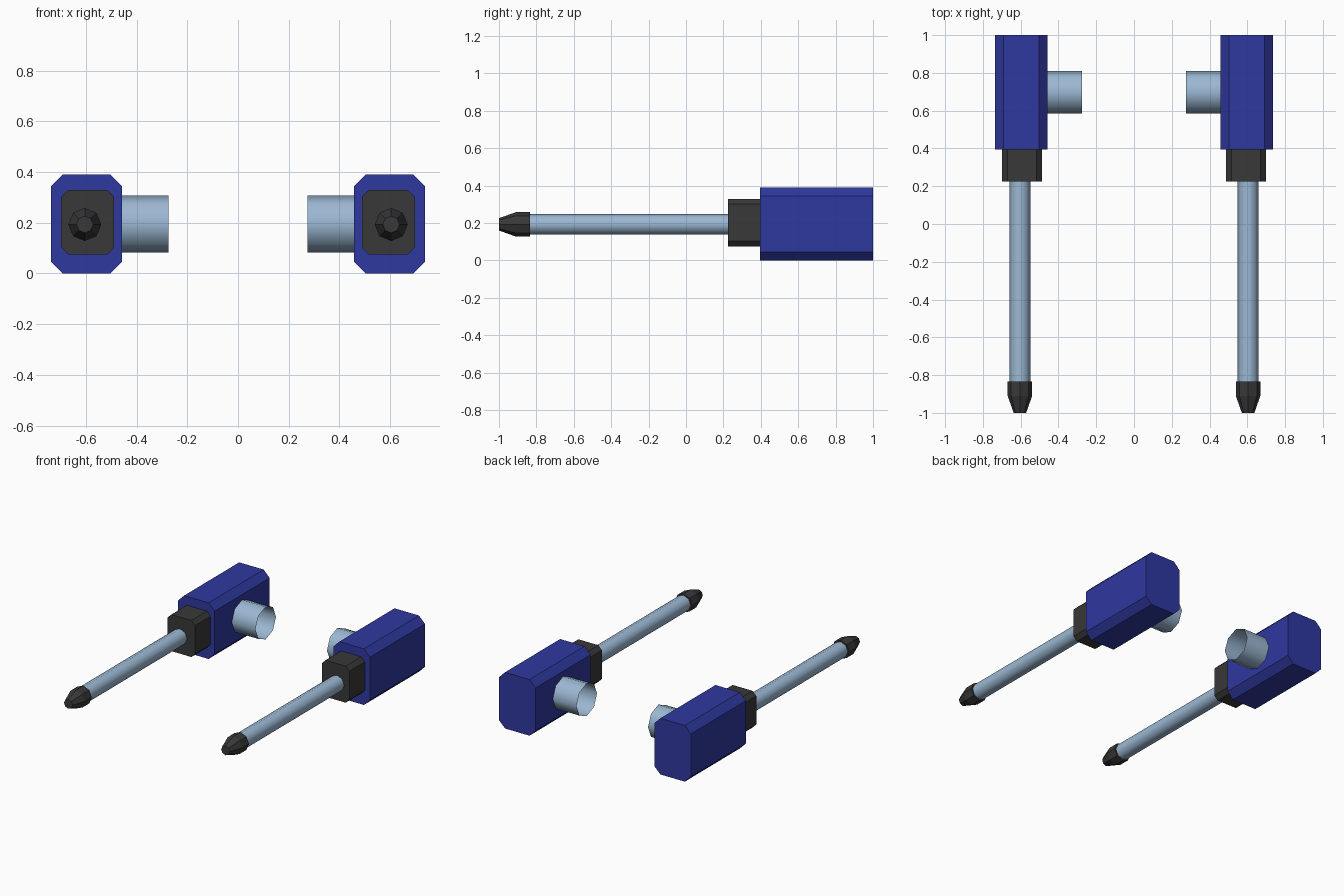
import bpy, bmesh
from math import pi, cos, sin

if "Cube" in bpy.data.objects:
    bpy.data.objects.remove(bpy.data.objects["Cube"])

CX, CZ = 0.597, 0.195   # axis of the right-hand unit


def material(name, rgb):
    m = bpy.data.materials.new(name)
    m.diffuse_color = (*rgb, 1)
    m.use_nodes = True
    m.node_tree.nodes["Principled BSDF"].inputs["Base Color"].default_value = m.diffuse_color
    return m


BLUE = material("blue_paint", (0.028, 0.04, 0.35))
DARK = material("dark_rubber", (0.04, 0.04, 0.04))
STEEL = material("pale_steel", (0.33, 0.48, 0.65))


def loft(name, rings, mat, caps=True, smooth=False):
    """Skin a list of equal-length point rings."""
    bm = bmesh.new()
    vs = [[bm.verts.new(p) for p in r] for r in rings]
    n = len(vs[0])
    for a, b in zip(vs, vs[1:]):
        for i in range(n):
            j = (i + 1) % n
            bm.faces.new((a[i], a[j], b[j], b[i]))
    if caps:
        bm.faces.new(vs[0][::-1])
        bm.faces.new(vs[-1])
    bmesh.ops.recalc_face_normals(bm, faces=bm.faces)
    for f in bm.faces:
        f.smooth = smooth
    me = bpy.data.meshes.new(name)
    bm.to_mesh(me)
    bm.free()
    me.materials.append(mat)
    ob = bpy.data.objects.new(name, me)
    bpy.context.collection.objects.link(ob)
    return ob


def chamfered(y, cx, cz, w, h, c):
    """Rectangle in the xz plane with cut corners."""
    a, b = w / 2, h / 2
    pts = [(a, b - c), (a - c, b), (c - a, b), (-a, b - c),
           (-a, c - b), (c - a, -b), (a - c, -b), (a, c - b)]
    return [(cx + s * 1, y, cz + t) for s, t in pts]


def ring_y(y, r, n, cx, cz):
    return [(cx + r * cos(2 * pi * i / n), y, cz + r * sin(2 * pi * i / n)) for i in range(n)]


def ring_x(x, r, n, cy, cz):
    return [(x, cy + r * cos(2 * pi * i / n), cz + r * sin(2 * pi * i / n)) for i in range(n)]


for side, s in (("right", 1), ("left", -1)):
    cx = s * CX
    rx = s * 0.604
    # Main housing
    loft(side + "_housing", [chamfered(y, cx, CZ, 0.28, 0.39, 0.046) for y in (0.395, 1.0)], BLUE)
    # Collar in front of the housing
    loft(side + "_collar", [chamfered(y, s * 0.593, 0.202, 0.21, 0.254, 0.028) for y in (0.225, 0.396)], DARK)
    # Barrel
    loft(side + "_barrel", [ring_y(y, 0.055, 8, rx, 0.193) for y in (-0.838, 0.23)], STEEL, False, True)
    # Tapered tip
    loft(side + "_tip", [ring_y(y, r, 8, rx, 0.193) for y, r in
                         ((-1.0, 0.033), (-0.91, 0.065), (-0.835, 0.065))], DARK)
    # Open side mounting tube
    loft(side + "_mount_tube", [ring_x(s * x, 0.113, 8, 0.697, CZ) for x in (0.275, 0.457)], STEEL, False, True)
